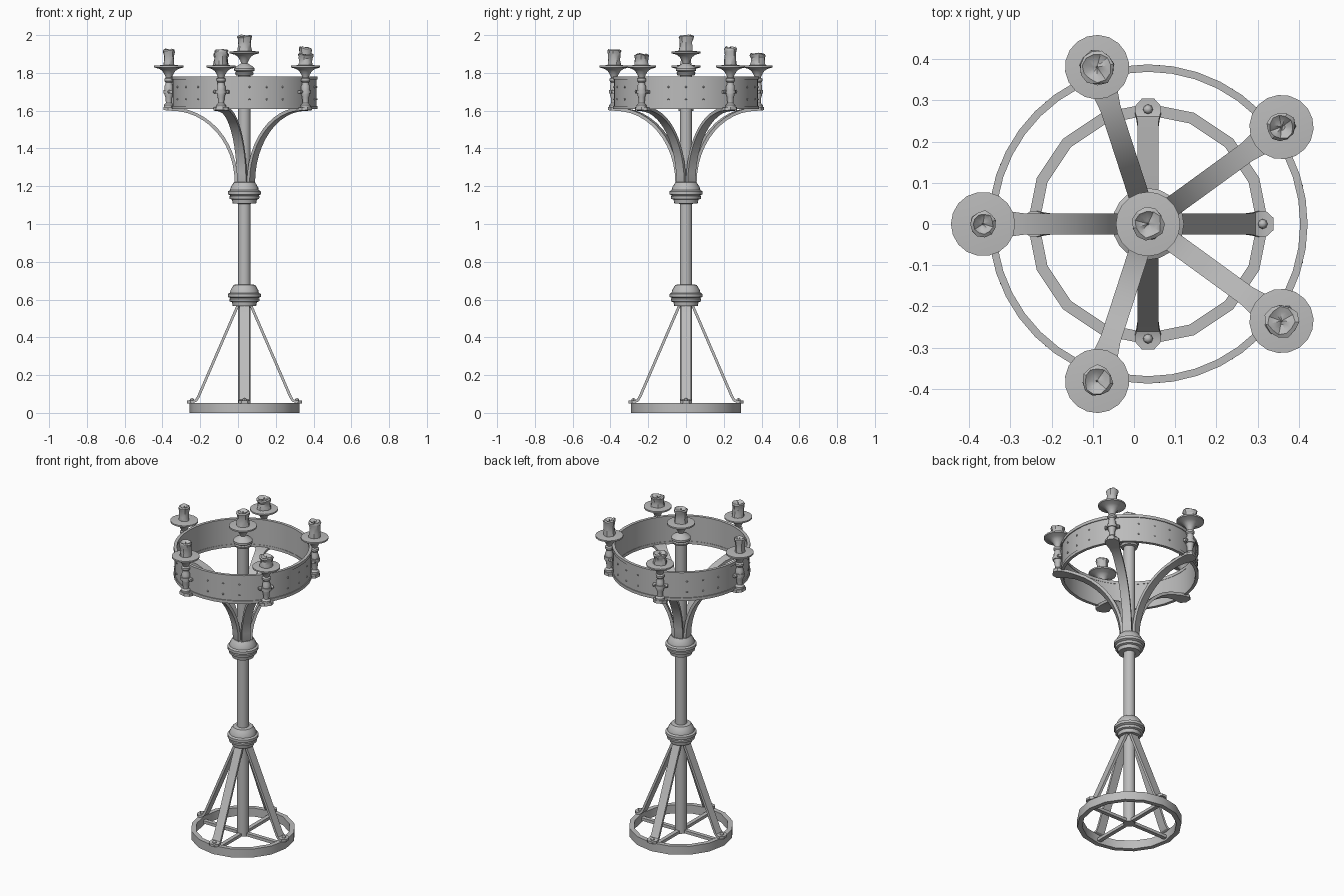
import bpy, bmesh, math, random
from mathutils import Matrix, Vector

random.seed(4)
if "Cube" in bpy.data.objects:
    bpy.data.objects.remove(bpy.data.objects["Cube"], do_unlink=True)

AXIS = Vector((0.034, 0, 0))
iron = bpy.data.materials.new("grey_iron")
iron.use_nodes = True
grey = (0.5, 0.5, 0.5, 1)
iron.diffuse_color = grey
iron.node_tree.nodes["Principled BSDF"].inputs["Base Color"].default_value = grey


def finish(bm, name, place=Matrix()):
    """Turn a bmesh into a smooth-by-angle object placed relative to the pole axis."""
    bmesh.ops.remove_doubles(bm, verts=bm.verts, dist=1e-5)
    bmesh.ops.recalc_face_normals(bm, faces=bm.faces)
    mesh = bpy.data.meshes.new(name)
    bm.to_mesh(mesh)
    bm.free()
    mesh.materials.append(iron)
    ob = bpy.data.objects.new(name, mesh)
    bpy.context.collection.objects.link(ob)
    ob.matrix_world = Matrix.Translation(AXIS) @ place
    bpy.ops.object.select_all(action='DESELECT')
    ob.select_set(True)
    bpy.context.view_layer.objects.active = ob
    bpy.ops.object.shade_smooth_by_angle(angle=math.radians(32))
    return ob


def around(deg, r=0, z=0):
    return Matrix.Rotation(math.radians(deg), 4, 'Z') @ Matrix.Translation((r, 0, z))


def lathe(name, profile, sides, place=Matrix(), closed=False, wobble=0):
    """Spin (radius, height) points round the local z axis."""
    bm = bmesh.new()
    rings = []
    lean = [random.uniform(-1, 1) * wobble for _ in range(sides)]
    top = max(z for r, z in profile)
    for r, z in profile:
        ring = []
        for i in range(sides):
            a = math.tau * i / sides
            k = r * (1 + random.uniform(-1, 1) * wobble)
            dz = lean[i] * 0.06 if z > top * 0.8 and r > 0 else 0
            ring.append(bm.verts.new((k * math.cos(a), k * math.sin(a), z + dz)))
        rings.append(ring)
    pairs = list(zip(rings, rings[1:]))
    if closed:
        pairs.append((rings[-1], rings[0]))
    for a, b in pairs:
        for i in range(sides):
            j = (i + 1) % sides
            bm.faces.new((a[i], a[j], b[j], b[i]))
    bmesh.ops.dissolve_degenerate(bm, dist=1e-6, edges=bm.edges)
    return finish(bm, name, place)


def strap(name, path, widths, thick, deg):
    """Sweep a flat bar along (radius, height) points in the upright plane at an angle."""
    bm = bmesh.new()
    rings = []
    for i, (r, z) in enumerate(path):
        a, b = path[max(i - 1, 0)], path[min(i + 1, len(path) - 1)]
        t = Vector((b[0] - a[0], 0, b[1] - a[1])).normalized()
        n = Vector((-t.z, 0, t.x)) * thick / 2
        side = Vector((0, widths[i] / 2, 0))
        p = Vector((r, 0, z))
        rings.append([bm.verts.new(p + s * n + w * side)
                      for s, w in ((1, 1), (1, -1), (-1, -1), (-1, 1))])
    for a, b in zip(rings, rings[1:]):
        for i in range(4):
            j = (i + 1) % 4
            bm.faces.new((a[i], a[j], b[j], b[i]))
    bm.faces.new(rings[0])
    bm.faces.new(rings[-1])
    return finish(bm, name, around(deg))


def box(name, size, place):
    bm = bmesh.new()
    bmesh.ops.create_cube(bm, size=1)
    bmesh.ops.scale(bm, vec=size, verts=bm.verts)
    return finish(bm, name, place)


def rivet(name, radius, place):
    bm = bmesh.new()
    bmesh.ops.create_uvsphere(bm, u_segments=8, v_segments=6, radius=radius)
    return finish(bm, name, place)


def hoop(name, r_in, r_out, z0, z1, sides):
    lathe(name, [(r_in, z0), (r_out, z0), (r_out, z1), (r_in, z1)], sides, closed=True)


def candle(name, height, radius, place):
    body = [(0, 0), (1, 0), (0.93, 0.3), (0.88, 0.6), (1.0, 0.8), (1.04, 0.93),
            (0.85, 1), (0.6, 0.92), (0.25, 0.86), (0, 0.85)]
    lathe(name, [(r * radius, z * height) for r, z in body], 11, place, wobble=0.09)
    wick = Matrix.Translation((0, 0, height * 0.8))
    lathe(name + "_wick", [(0, 0), (0.003, 0), (0.002, height * 0.2), (0, height * 0.2)],
          6, place @ wick)


# Pole and its two turned knobs
lathe("pole", [(0, 0.01), (0.033, 0.01), (0.033, 1.8), (0, 1.8)], 16)
knob = [(0.033, -0.058), (0.062, -0.056), (0.066, -0.036), (0.078, -0.032), (0.08, -0.018),
        (0.074, -0.014), (0.087, -0.008), (0.087, 0.008), (0.076, 0.014), (0.074, 0.026),
        (0.064, 0.044), (0.056, 0.056), (0.033, 0.058)]
for name, z in (("lower_knob", 0.622), ("upper_knob", 1.165)):
    lathe(name, knob, 20, around(0, 0, z))

# Base hoop, floor spokes and four splayed legs with pointed feet
hoop("base_hoop", 0.264, 0.292, 0, 0.052, 16)
leg = [(0.03, 0.58), (0.244, 0.085), (0.256, 0.066), (0.272, 0.059), (0.285, 0.058), (0.304, 0.058)]
for i in range(4):
    deg = 90 * i
    strap("leg", leg, [0.052, 0.052, 0.056, 0.064, 0.064, 0.03], 0.014, deg)
    rivet("foot_rivet", 0.012, around(deg, 0.278, 0.066))
    box("floor_spoke", (0.26, 0.024, 0.018), around(deg, 0.145, 0.02))

# Crown band with raised rims and rivets
hoop("crown_band", 0.371, 0.382, 1.612, 1.778, 40)
hoop("crown_top_rim", 0.369, 0.387, 1.764, 1.782, 40)
hoop("crown_bottom_rim", 0.369, 0.387, 1.608, 1.626, 40)
for i in range(5):
    for offset in (-14, 0, 14):
        for z in (1.66, 1.725):
            rivet("band_rivet", 0.005, around(72 * i + offset, 0.382, z))

# Curved arms: quarter-ellipse sweep ending in a flared tab
arm = [(0.035, 1.2)]
for k in range(13):
    t = math.pi / 2 * k / 12
    arm.append((0.385 - 0.342 * math.cos(t), 1.22 + 0.388 * math.sin(t)))
arm += [(0.405, 1.609), (0.428, 1.612)]
arm_widths = [0.05] * 12 + [0.062, 0.08, 0.08, 0.04]

# Candle holder: turned stem widening into a drip plate
cup = [(0.016, -0.06), (0.022, -0.045), (0.034, -0.025), (0.05, -0.014), (0.078, -0.006),
       (0.078, 0.003), (0.04, 0.006), (0, 0.006)]
stem = [(0, -0.225), (0.026, -0.225), (0.026, -0.205), (0.016, -0.195), (0.018, -0.165),
        (0.023, -0.15), (0.023, -0.105), (0.018, -0.095), (0.018, -0.085), (0.024, -0.078),
        (0.024, -0.066)]
heights = [(36, 0.098, 0.034), (108, 0.066, 0.041), (180, 0.086, 0.03),
           (252, 0.086, 0.036), (324, 0.062, 0.039)]
for deg, height, radius in heights:
    strap("arm", arm, arm_widths, 0.017, deg)
    lathe("candle_holder", stem + cup, 18, around(deg, 0.4, 1.835))
    box("clamp", (0.016, 0.084, 0.016), around(deg, 0.39, 1.7))
    lathe("clamp_collar", [(0, -0.01), (0.029, -0.01), (0.029, 0.01), (0, 0.01)],
          12, around(deg, 0.4, 1.7))
    for side in (-1, 1):
        rivet("clamp_rivet", 0.009,
              around(deg, 0.398, 1.7) @ Matrix.Translation((0, side * 0.036, 0)))
    candle("candle", height, radius, around(deg, 0.4, 1.838))

# Central finial and candle
lathe("finial", [(0.033, 1.785), (0.046, 1.788), (0.05, 1.8), (0.044, 1.806), (0.054, 1.812),
                 (0.054, 1.824), (0.045, 1.834), (0.03, 1.842), (0.018, 1.85), (0, 1.85)], 20)
lathe("central_holder", cup, 20, around(0, 0, 1.91))
candle("central_candle", 0.084, 0.038, around(0, 0, 1.914))
